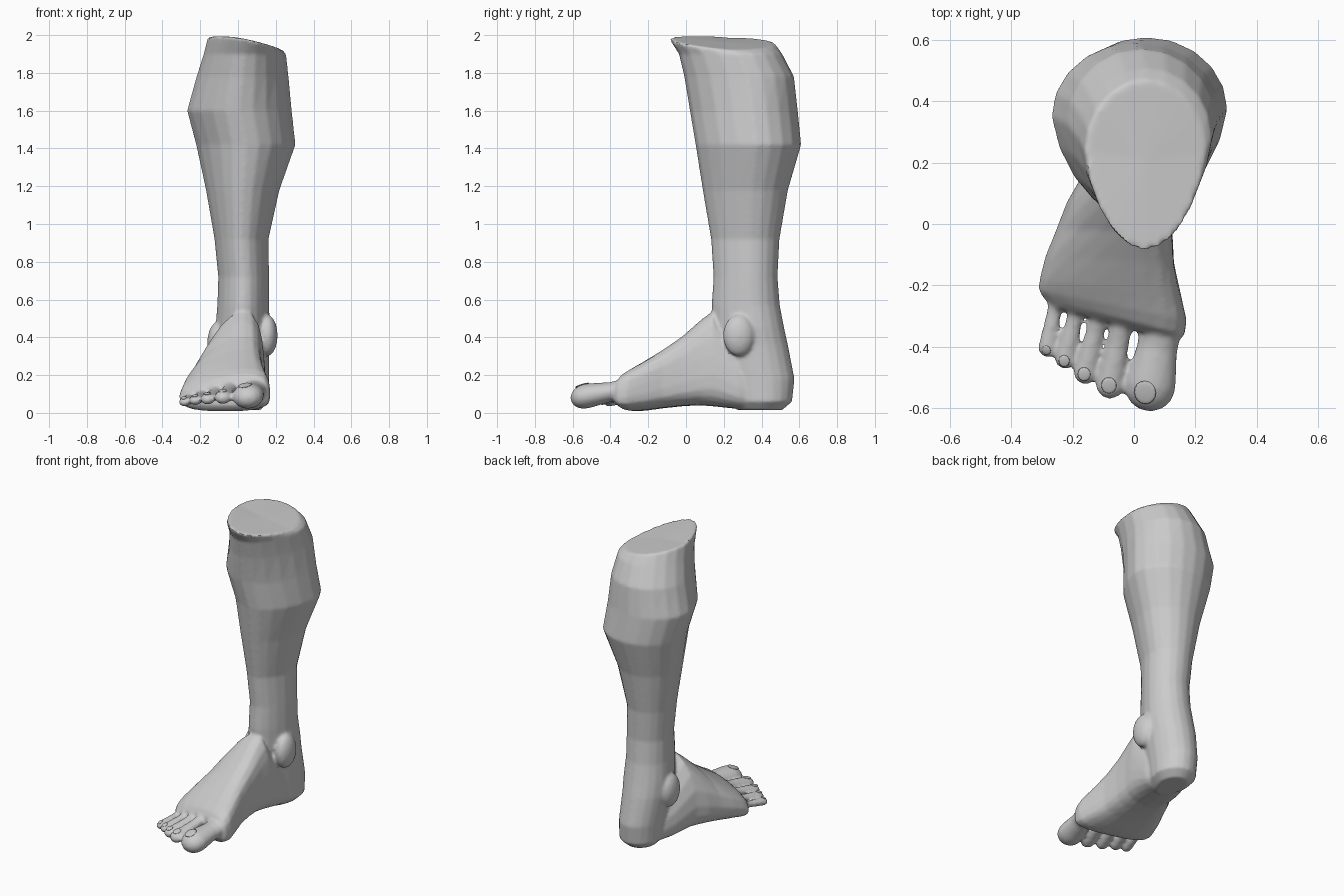
import bpy, bmesh, math
from mathutils import Vector

if "Cube" in bpy.data.objects:
    bpy.data.objects.remove(bpy.data.objects["Cube"])

skin = bpy.data.materials.new("grey skin")
skin.use_nodes = True
skin.diffuse_color = (0.6, 0.6, 0.6, 1)
skin.node_tree.nodes["Principled BSDF"].inputs["Base Color"].default_value = (0.6, 0.6, 0.6, 1)

N = 20
ANGLES = [2 * math.pi * i / N for i in range(N)]


def loft(bm, rings):
    """Bridge equal rings and close both ends with fans."""
    loops = [[bm.verts.new(p) for p in ring] for ring in rings]
    faces = []
    for a, b in zip(loops, loops[1:]):
        for i in range(N):
            j = (i + 1) % N
            faces.append(bm.faces.new((a[i], a[j], b[j], b[i])))
    for loop, flip in ((loops[0], True), (loops[-1], False)):
        mid = bm.verts.new(sum((v.co for v in loop), Vector()) / N)
        for i in range(N):
            tri = (loop[i], loop[(i + 1) % N], mid)
            faces.append(bm.faces.new(tri[::-1] if flip else tri))
    bmesh.ops.recalc_face_normals(bm, faces=faces)


def leg_ring(z, x0, x1, y0, y1, rim=0.0):
    """Egg-shaped level section, narrower towards the shin."""
    cx, rx = (x0 + x1) / 2, (x1 - x0) / 2
    cy = y1 - 0.42 * (y1 - y0)
    ring = []
    for a in ANGLES:
        c, s = math.cos(a), math.sin(a)
        x = cx + rx * c * (1 + 0.15 * min(s, 0))
        y = cy + s * (y1 - cy if s > 0 else cy - y0)
        ring.append(Vector((x, y, z + rim * (-c - 0.8 * min(s, 0)))))
    return ring


def foot_ring(y, x0, x1, z0, z1, peak, slant):
    """Upright section, flat below, with its ridge at x = peak."""
    cx, rx = (x0 + x1) / 2, (x1 - x0) / 2
    cz = z0 + 0.33 * (z1 - z0)
    ring = []
    for a in ANGLES:
        c, s = math.cos(a), math.sin(a)
        if s > 0:
            x, z = cx + rx * c + (peak - cx) * s ** 2, cz + (z1 - cz) * s
        else:
            x = cx + rx * math.copysign(abs(c) ** 0.7, c)
            z = cz - (cz - z0) * abs(s) ** 0.7
        ring.append(Vector((x, y - slant * x, z)))
    return ring


def toe_rings(base, tip, r):
    """Slim neck widening to a rounded pad."""
    base, tip = Vector(base), Vector(tip)
    side = Vector((tip.y - base.y, base.x - tip.x, 0)).normalized()
    length = (tip - base).length
    stations = [(0, 0.85), (0.35, 0.8)]
    pad = 1 - 0.95 * r / length
    stations += [(pad - 0.1, 0.97)]
    stations += [(pad + (1 - pad) * math.sin(t), math.cos(t)) for t in (0, 0.45, 0.85, 1.2, 1.45)]
    rings = []
    for t, k in stations:
        mid = base.lerp(tip, t)
        mid.z = tip.z + (base.z - tip.z) * (1 - t) ** 1.3
        rings.append([mid + side * r * k * math.cos(a) + Vector((0, 0, 0.8 * r * k * math.sin(a)))
                      for a in ANGLES])
    return rings


bm = bmesh.new()

# Shin, calf, ankle and heel: z, x range, y range
LEG = [
    (0.015, -0.05, 0.12, 0.27, 0.51),
    (0.06, -0.09, 0.165, 0.22, 0.562),
    (0.18, -0.10, 0.165, 0.18, 0.575),
    (0.36, -0.12, 0.165, 0.15, 0.54),
    (0.45, -0.12, 0.17, 0.14, 0.52),
    (0.57, -0.11, 0.165, 0.135, 0.497),
    (0.72, -0.105, 0.165, 0.145, 0.485),
    (0.92, -0.125, 0.162, 0.132, 0.495),
    (1.18, -0.17, 0.22, 0.088, 0.54),
    (1.42, -0.222, 0.305, 0.05, 0.61),
    (1.60, -0.27, 0.285, 0.02, 0.592),
    (1.78, -0.22, 0.268, -0.01, 0.572),
    (1.90, -0.182, 0.255, -0.038, 0.51),
]
loft(bm, [leg_ring(*s) for s in LEG] + [leg_ring(1.955, -0.16, 0.235, -0.09, 0.47, 0.033)])

# Instep and ball: y, x range, z range, ridge, slant
FOOT = [
    (0.42, -0.07, 0.13, 0.02, 0.22, 0.03, 0),
    (0.28, -0.13, 0.15, 0.02, 0.36, 0.03, 0),
    (0.14, -0.18, 0.14, 0.035, 0.54, 0.03, 0),
    (0.07, -0.22, 0.13, 0.04, 0.485, 0.03, 0),
    (-0.02, -0.255, 0.125, 0.035, 0.405, 0.03, 0),
    (-0.12, -0.29, 0.13, 0.025, 0.335, 0.03, 0.05),
    (-0.22, -0.31, 0.155, 0.012, 0.272, 0.035, 0.12),
    (-0.28, -0.312, 0.172, 0.008, 0.235, 0.04, 0.2),
    (-0.32, -0.295, 0.165, 0.015, 0.205, 0.04, 0.26),
    (-0.345, -0.27, 0.14, 0.04, 0.165, 0.03, 0.28),
]
loft(bm, [foot_ring(*s) for s in FOOT])

# Toes: base, tip, radius, nail centre, nail size
TOES = [
    ((0.095, -0.30, 0.13), (0.038, -0.61, 0.08), 0.083, (0.036, -0.55), 0.036),
    ((-0.035, -0.30, 0.14), (-0.087, -0.57, 0.078), 0.045, (-0.082, -0.527), 0.025),
    ((-0.11, -0.28, 0.125), (-0.168, -0.522, 0.07), 0.038, (-0.163, -0.49), 0.021),
    ((-0.18, -0.25, 0.11), (-0.232, -0.472, 0.064), 0.034, (-0.228, -0.447), 0.018),
    ((-0.25, -0.23, 0.09), (-0.288, -0.435, 0.056), 0.031, (-0.286, -0.412), 0.015),
]
for base, tip, r, _, _ in TOES:
    loft(bm, toe_rings(base, tip, r))

# Ankle bones
for x, y, z in ((0.155, 0.28, 0.41), (-0.108, 0.33, 0.37)):
    ball = bmesh.ops.create_uvsphere(bm, u_segments=16, v_segments=10, radius=1)["verts"]
    for v in ball:
        v.co = Vector((x + v.co.x * 0.055, y + v.co.y * 0.085, z + v.co.z * 0.11))

mesh = bpy.data.meshes.new("lower_leg")
bm.to_mesh(mesh)
bm.free()
mesh.materials.append(skin)
leg = bpy.data.objects.new("lower_leg", mesh)
bpy.context.collection.objects.link(leg)

# Fuse the parts into one skin and soften the joins
fuse = leg.modifiers.new("fuse", "REMESH")
fuse.mode = "VOXEL"
fuse.voxel_size = 0.01
fuse.use_smooth_shade = True
soften = leg.modifiers.new("soften", "SMOOTH")
soften.factor = 0.5
soften.iterations = 5
bpy.context.view_layer.objects.active = leg
leg.select_set(True)
for name in ("fuse", "soften"):
    bpy.ops.object.modifier_apply(modifier=name)
bpy.ops.object.shade_smooth_by_angle(angle=math.radians(50))

# Toenails laid on the toe surface
bm = bmesh.new()
for _, _, _, (x, y), size in TOES:
    hit, spot, normal, _ = leg.ray_cast(Vector((x, y, 0.5)), Vector((0, 0, -1)))
    if not hit:
        continue
    turn = Vector((0, 0, 1)).rotation_difference(normal)
    for v in bmesh.ops.create_uvsphere(bm, u_segments=16, v_segments=8, radius=1)["verts"]:
        v.co = spot + turn @ Vector((v.co.x * size, v.co.y * size * 1.1, v.co.z * 0.0045))
mesh = bpy.data.meshes.new("toenails")
bm.to_mesh(mesh)
bm.free()
mesh.materials.append(skin)
mesh.shade_smooth()
nails = bpy.data.objects.new("toenails", mesh)
bpy.context.collection.objects.link(nails)
